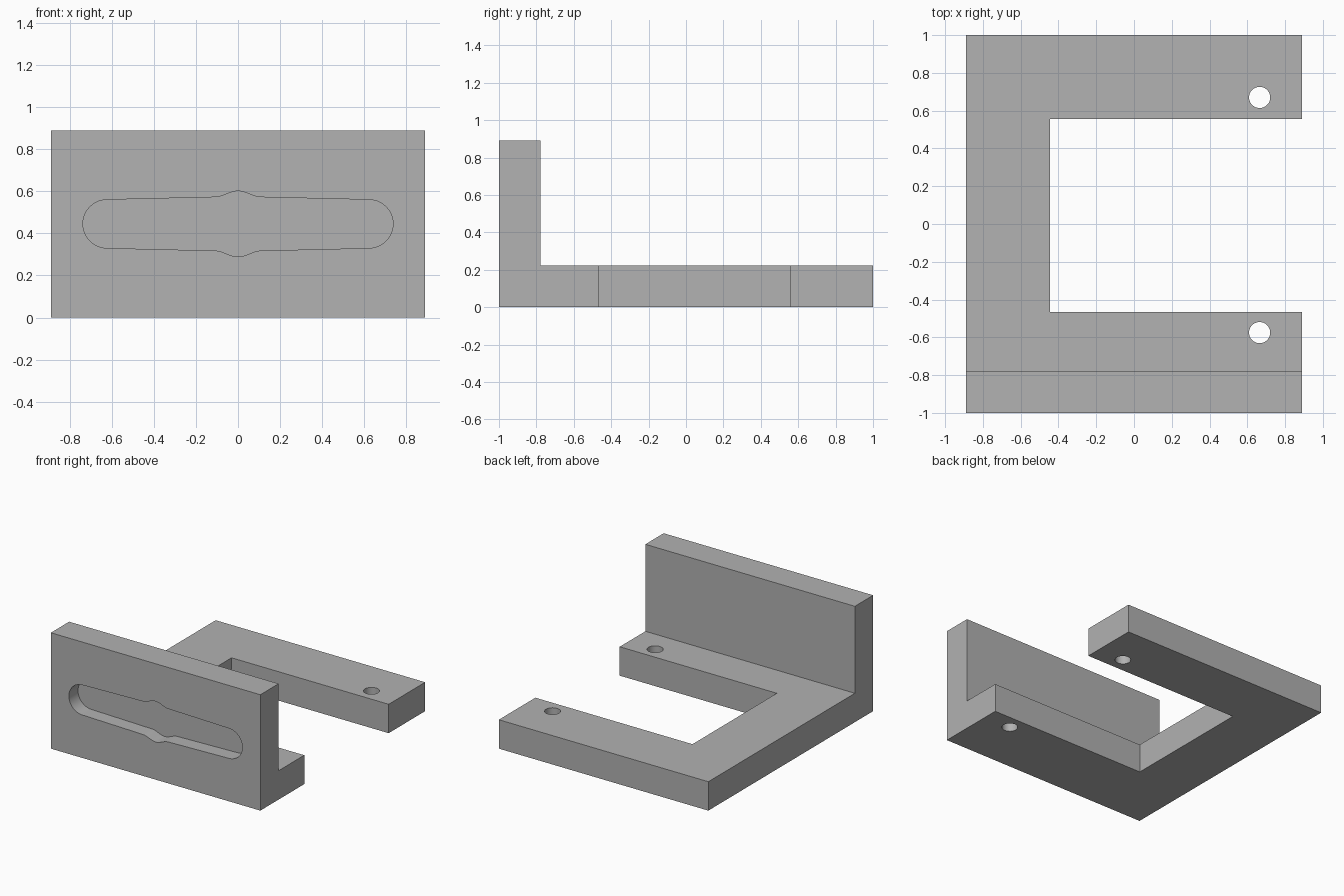
import bpy, bmesh, math
from mathutils import Vector

cube = bpy.data.objects.get("Cube")
if cube:
    bpy.data.objects.remove(cube, do_unlink=True)

grey = bpy.data.materials.new("plain grey")
grey.use_nodes = True
colour = (0.445, 0.445, 0.445, 1)
grey.diffuse_color = colour
grey.node_tree.nodes["Principled BSDF"].inputs["Base Color"].default_value = colour

W = 0.89      # half width, also the wall height
T = 0.222     # plate and wall thickness


def prism(name, points, sweep):
    """Closed solid: a planar outline swept along a vector."""
    bm = bmesh.new()
    face = bm.faces.new([bm.verts.new(p) for p in points])
    grown = bmesh.ops.extrude_face_region(bm, geom=[face])
    verts = [g for g in grown["geom"] if isinstance(g, bmesh.types.BMVert)]
    bmesh.ops.translate(bm, verts=verts, vec=Vector(sweep))
    bmesh.ops.recalc_face_normals(bm, faces=bm.faces)
    mesh = bpy.data.meshes.new(name)
    bm.to_mesh(mesh)
    bm.free()
    mesh.materials.append(grey)
    ob = bpy.data.objects.new(name, mesh)
    bpy.context.collection.objects.link(ob)
    return ob


def circle(cx, cy, r, n=48):
    return [(cx + r * math.cos(2 * math.pi * i / n),
             cy + r * math.sin(2 * math.pi * i / n)) for i in range(n)]


# L-shaped bracket: base plate with an upright front wall
profile = [(-1, 0), (1, 0), (1, T), (T - 1, T), (T - 1, W), (-1, W)]
bracket = prism("bracket", [(-W, y, z) for y, z in profile], (2 * W, 0, 0))

# Open rectangular bay that leaves two arms on the base
bay = [(-W / 2, -0.467), (1.2, -0.467), (1.2, 0.557), (-W / 2, 0.557)]
cutters = [prism("bay_cutter", [(x, y, -0.2) for x, y in bay], (0, 0, 0.6))]

# Bolt hole near the end of each arm
for y in (0.67, -0.575):
    cutters.append(prism("hole_cutter", [(a, b, -0.2) for a, b in circle(0.665, y, 0.056)],
                         (0, 0, 0.6)))

# Tapered recess with rounded ends and a swelling in the middle
quarter = []
for i in range(13):
    a = math.pi / 2 * i / 12
    quarter.append((0.622 + 0.115 * math.cos(a), 0.115 * math.sin(a)))
for i in range(13):
    t = i / 12
    quarter.append((0.11 * (1 - t), 0.127 + 0.029 * (0.5 - 0.5 * math.cos(math.pi * t))))
upper = quarter + [(-x, z) for x, z in reversed(quarter[:-1])]
outline = upper + [(x, -z) for x, z in reversed(upper[1:-1])]
cutters.append(prism("recess_cutter", [(x, -1.2, z + W / 2) for x, z in outline],
                     (0, 0.2 + T / 2, 0)))

# Cut everything and discard the cutters
bpy.context.view_layer.objects.active = bracket
bracket.select_set(True)
for cutter in cutters:
    cutter.hide_render = True
    mod = bracket.modifiers.new("cut", 'BOOLEAN')
    mod.operation = 'DIFFERENCE'
    mod.solver = 'EXACT'
    mod.object = cutter
    bpy.ops.object.modifier_apply(modifier=mod.name)
    bpy.data.objects.remove(cutter, do_unlink=True)

bpy.ops.object.shade_smooth_by_angle(angle=math.radians(30))
